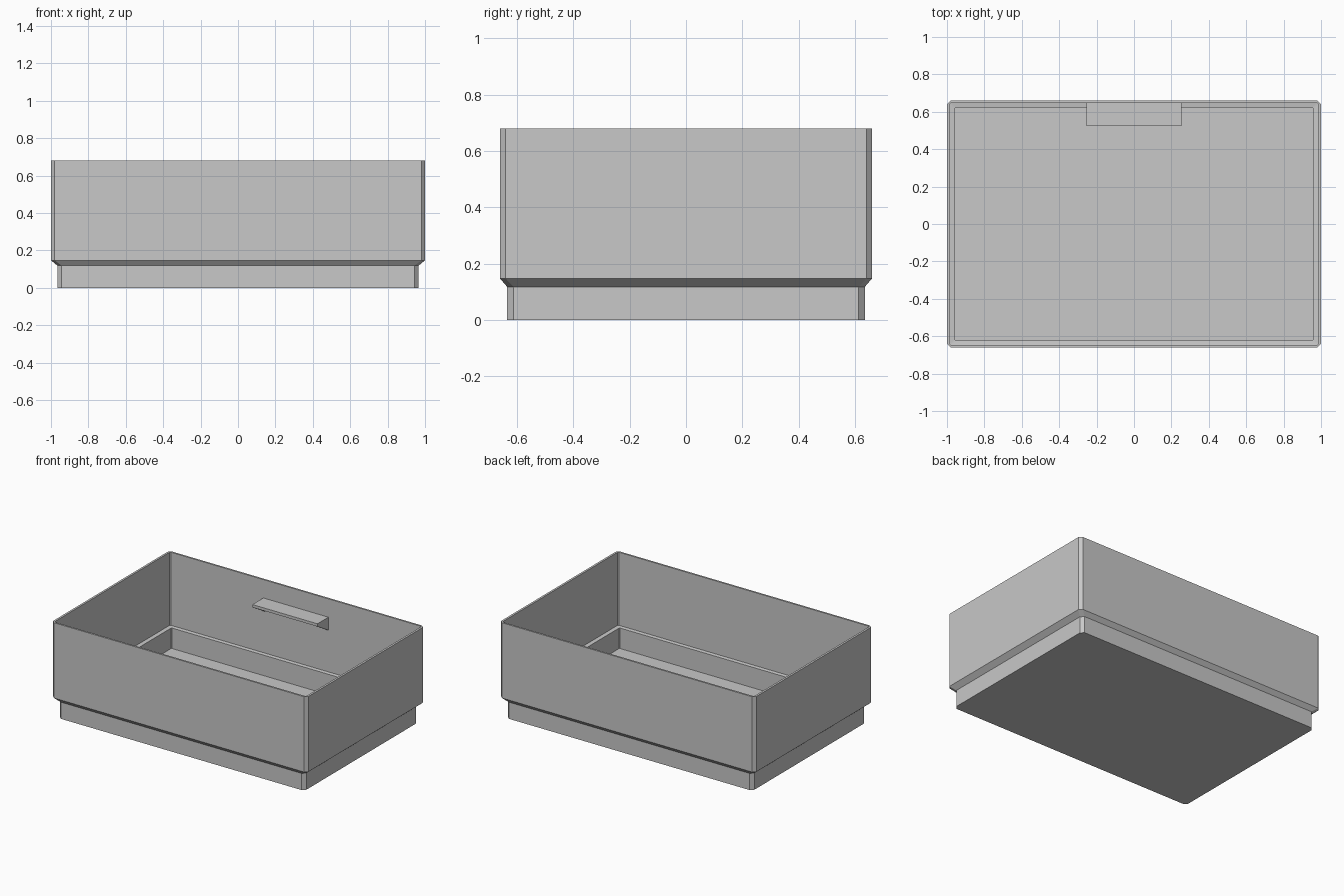
import bpy
import bmesh

cube = bpy.data.objects.get("Cube")
if cube:
    bpy.data.objects.remove(cube, do_unlink=True)

grey = bpy.data.materials.new("plain_grey")
grey.use_nodes = True
colour = (0.58, 0.58, 0.58, 1)
grey.diffuse_color = colour
grey.node_tree.nodes["Principled BSDF"].inputs["Base Color"].default_value = colour


def finish(name, bm):
    bmesh.ops.recalc_face_normals(bm, faces=bm.faces)
    mesh = bpy.data.meshes.new(name)
    bm.to_mesh(mesh)
    bm.free()
    mesh.materials.append(grey)
    obj = bpy.data.objects.new(name, mesh)
    bpy.context.collection.objects.link(obj)
    return obj


def ring(bm, x, y, z, cut):
    """Rectangle with clipped corners, as eight vertices."""
    pts = []
    for sx, sy in ((1, 1), (-1, 1), (-1, -1), (1, -1)):
        pair = [(sx * x, sy * (y - cut), z), (sx * (x - cut), sy * y, z)]
        pts += pair if sx * sy > 0 else pair[::-1]
    return [bm.verts.new(p) for p in pts]


def extrude_profile(name, profile, x0, x1):
    """Closed outline in y and z, extruded along x."""
    bm = bmesh.new()
    a, b = ([bm.verts.new((x, y, z)) for y, z in profile] for x in (x0, x1))
    bm.faces.new(a)
    bm.faces.new(b)
    for i in range(len(a)):
        j = (i + 1) % len(a)
        bm.faces.new((a[i], a[j], b[j], b[i]))
    return finish(name, bm)


# Open tray: outer skin upwards, over the rim, down to the inner floor
sections = [
    (0.965, 0.635, 0.0, 0.022),
    (0.965, 0.635, 0.118, 0.022),
    (1.0, 0.66, 0.147, 0.02),
    (1.0, 0.66, 0.68, 0.02),
    (0.985, 0.647, 0.68, 0.006),
    (0.985, 0.647, 0.163, 0.006),
    (0.957, 0.622, 0.16, 0.004),
    (0.957, 0.622, 0.015, 0.004),
]
bm = bmesh.new()
rings = [ring(bm, *s) for s in sections]
for low, high in zip(rings, rings[1:]):
    for i in range(8):
        j = (i + 1) % 8
        bm.faces.new((low[i], low[j], high[j], high[i]))
bm.faces.new(rings[0])
bm.faces.new(rings[-1])
finish("tray", bm)

# Label shelf on the inside of the back wall
back, front, top, under = 0.648, 0.525, 0.55, 0.53
half = 0.255
extrude_profile("label_shelf",
                [(back, top), (front, top), (front, under), (back, under)],
                -half, half)

# Triangular brackets under the shelf ends
for side, name in ((-1, "right_bracket"), (1, "left_bracket")):
    extrude_profile(name, [(back, under), (front, under), (back, 0.457)],
                    side * half, side * (half - 0.015))
